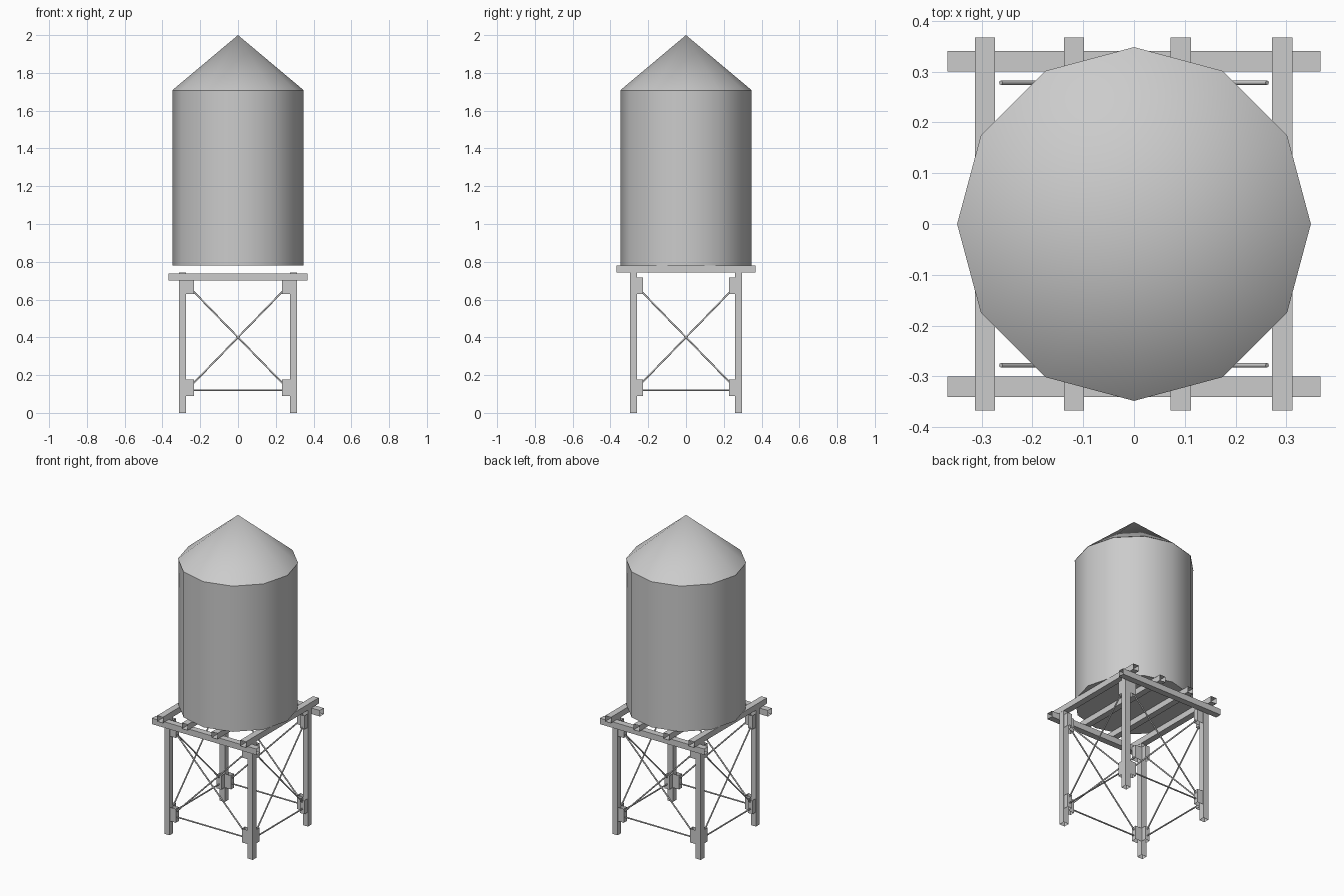
import bpy, bmesh, math
from mathutils import Vector, Matrix

if "Cube" in bpy.data.objects:
    bpy.data.objects.remove(bpy.data.objects["Cube"])

grey = bpy.data.materials.new("plain grey")
grey.diffuse_color = (0.6, 0.6, 0.6, 1)
grey.use_nodes = True
grey.node_tree.nodes["Principled BSDF"].inputs["Base Color"].default_value = grey.diffuse_color


def finish(name, bm, smooth=False):
    me = bpy.data.meshes.new(name)
    bm.to_mesh(me)
    bm.free()
    me.materials.append(grey)
    ob = bpy.data.objects.new(name, me)
    bpy.context.collection.objects.link(ob)
    if smooth:
        bpy.ops.object.select_all(action='DESELECT')
        ob.select_set(True)
        bpy.context.view_layer.objects.active = ob
        bpy.ops.object.shade_smooth_by_angle(angle=math.radians(46))
    return ob


def tube(name, lo, hi, axis):
    """Square tube between two corners, left open at both ends of its axis."""
    lo, hi = Vector(lo), Vector(hi)
    bm = bmesh.new()
    bmesh.ops.create_cube(bm, size=1)
    caps = [f for f in bm.faces if abs(f.normal[axis]) > 0.9]
    bmesh.ops.delete(bm, geom=caps, context='FACES_ONLY')
    bmesh.ops.transform(bm, verts=bm.verts, matrix=Matrix.Translation((lo + hi) / 2)
                        @ Matrix.Diagonal((*(hi - lo), 1)))
    finish(name, bm)


def rod(name, a, b, r=0.0045):
    a, b = Vector(a), Vector(b)
    bm = bmesh.new()
    bmesh.ops.create_cone(bm, cap_ends=True, segments=8, radius1=r, radius2=r,
                          depth=(b - a).length)
    rot = (b - a).to_track_quat('Z', 'Y').to_matrix().to_4x4()
    bmesh.ops.transform(bm, verts=bm.verts, matrix=Matrix.Translation((a + b) / 2) @ rot)
    finish(name, bm, True)


def cone(name, r1, r2, z1, z2):
    bm = bmesh.new()
    bmesh.ops.create_cone(bm, cap_ends=True, segments=12, radius1=r1, radius2=r2, depth=z2 - z1)
    bmesh.ops.translate(bm, verts=bm.verts, vec=(0, 0, (z1 + z2) / 2))
    finish(name, bm, True)


# Twelve-sided tank and conical roof
cone("tank", 0.346, 0.346, 0.78, 1.708)
cone("roof", 0.348, 0, 1.708, 2.0)

LX, LY, H = 0.293, 0.278, 0.0185   # leg centres and half width

# Legs with two brackets each at top and bottom
for sx in (-1, 1):
    for sy in (-1, 1):
        x, y = sx * LX, sy * LY
        tube("leg", (x - H, y - H, 0), (x + H, y + H, 0.742), 2)
        for z1, z2 in ((0.09, 0.178), (0.63, 0.717)):
            bx, by = sx * 0.2535, sy * 0.2435
            tube("bracket_x", (bx - 0.021, y - 0.016, z1), (bx + 0.021, y + 0.016, z2), 2)
            tube("bracket_y", (x - 0.016, by - 0.016, z1), (x + 0.016, by + 0.016, z2), 2)

# Girders across the legs, joists on top
for s in (-1, 1):
    tube("girder", (-0.367, s * 0.3205 - 0.02, 0.70), (0.367, s * 0.3205 + 0.02, 0.738), 0)
for x in (-0.293, -0.118, 0.092, 0.292):
    tube("joist", (x - 0.02, -0.367, 0.742), (x + 0.02, 0.367, 0.779), 1)

# Cross braces and lower tie rods on all four sides
E = 0.262
for s in (-1, 1):
    for d in (-1, 1):
        rod("brace_x", (-E, s * LY, 0.4 - d * 0.27), (E, s * LY, 0.4 + d * 0.27))
        rod("brace_y", (s * LX, -E, 0.4 - d * 0.27), (s * LX, E, 0.4 + d * 0.27))
    rod("tie_x", (-E, s * LY, 0.12), (E, s * LY, 0.12))
    rod("tie_y", (s * LX, -E, 0.12), (s * LX, E, 0.12))
